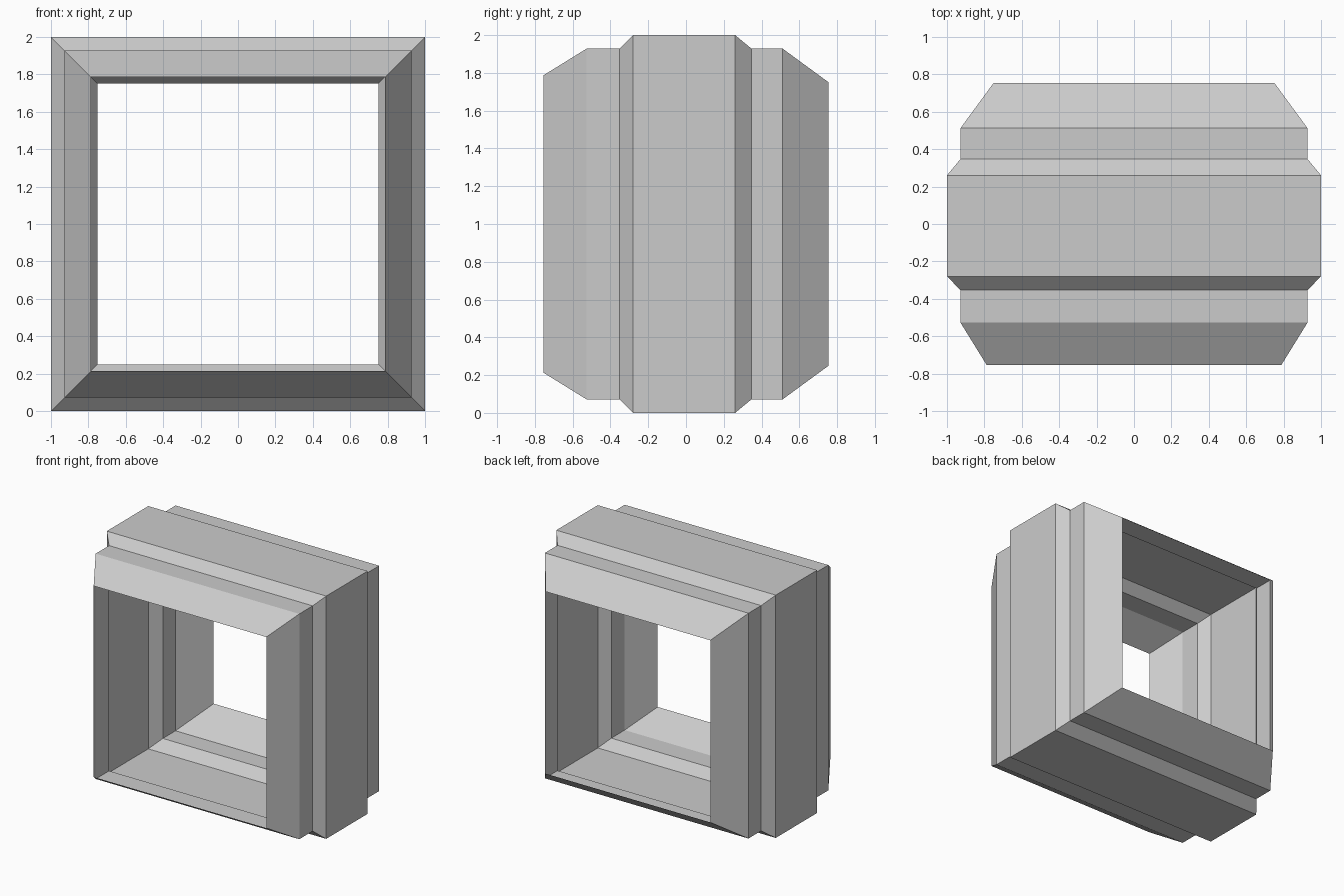
import bpy
import bmesh

if "Cube" in bpy.data.objects:
    bpy.data.objects.remove(bpy.data.objects["Cube"])

# Side profile of the open square sleeve: (y position, half width)
PROFILE = [(-0.755, 0.787), (-0.527, 0.928), (-0.353, 0.928), (-0.28, 1.0),
           (0.26, 1.0), (0.347, 0.928), (0.512, 0.928), (0.755, 0.75)]
CORNERS = [(-1, -1), (1, -1), (1, 1), (-1, 1)]


def square_sleeve(name, profile, centre_z):
    """Bridge square rings along y into an open, single-skin tube."""
    bm = bmesh.new()
    rings = [[bm.verts.new((cx * r, y, centre_z + cz * r)) for cx, cz in CORNERS]
             for y, r in profile]
    for a, b in zip(rings, rings[1:]):
        for i in range(4):
            j = (i + 1) % 4
            bm.faces.new((a[i], b[i], b[j], a[j]))
    # Make every face point away from the tube axis
    bm.normal_update()
    for f in bm.faces:
        c = f.calc_center_median()
        if f.normal.x * c.x + f.normal.z * (c.z - centre_z) < 0:
            f.normal_flip()
    mesh = bpy.data.meshes.new(name)
    bm.to_mesh(mesh)
    bm.free()
    obj = bpy.data.objects.new(name, mesh)
    bpy.context.collection.objects.link(obj)
    return obj


# Stepped square duct section, open at front and back
square_sleeve("duct_frame", PROFILE, 1.0)
